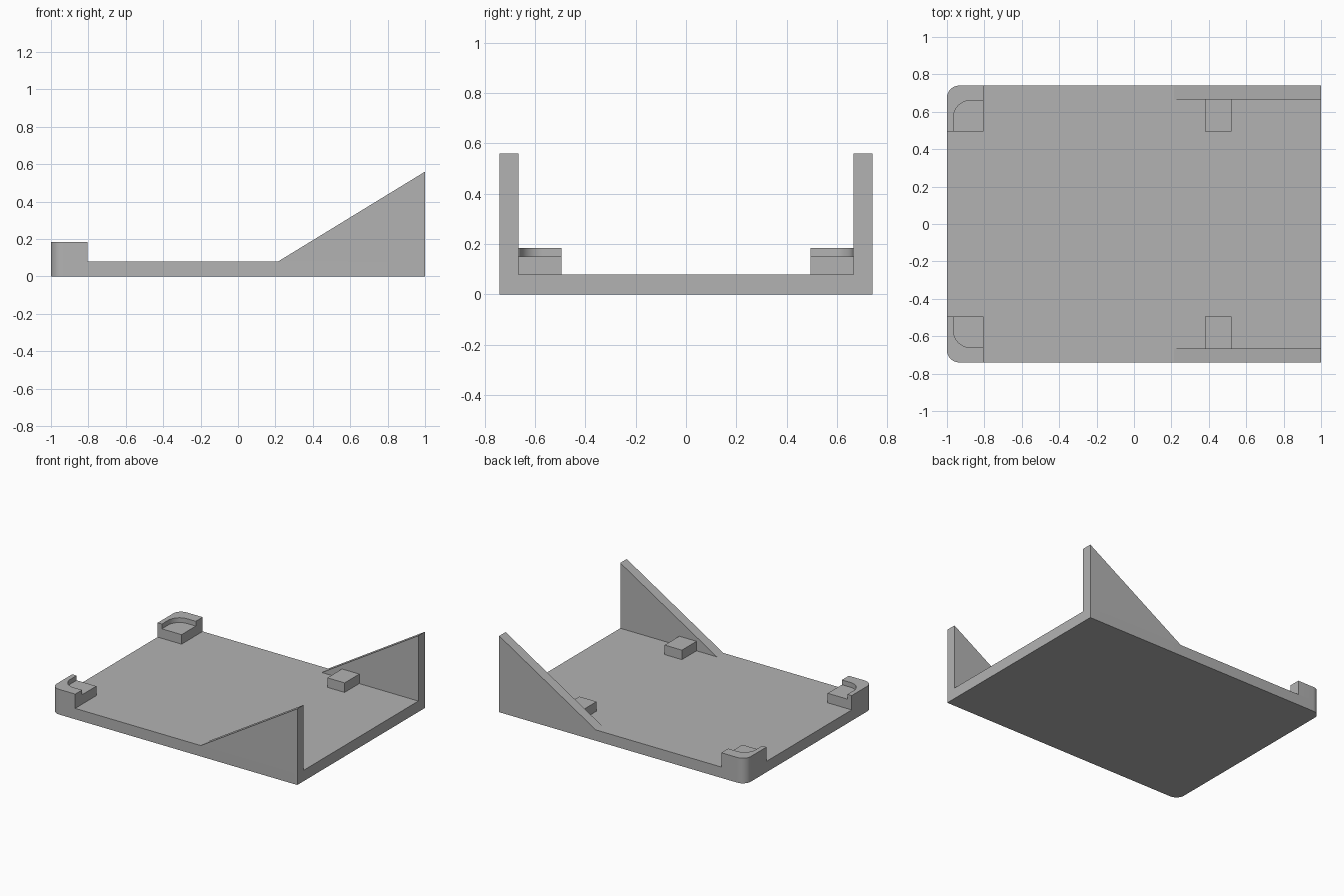
import bpy, bmesh, math
from mathutils import Vector

cube = bpy.data.objects.get("Cube")
if cube:
    bpy.data.objects.remove(cube, do_unlink=True)

grey = bpy.data.materials.new("plain_grey")
grey.use_nodes = True
GREY = (0.45, 0.45, 0.45, 1)
grey.diffuse_color = GREY
grey.node_tree.nodes["Principled BSDF"].inputs["Base Color"].default_value = GREY

# Main dimensions
HALF_W = 0.74      # half width in y
DECK = 0.08        # plate thickness
FIN_IN = 0.665     # inner face of the side fins
PAD_IN = 0.495     # inner edge of pads and corner posts
LEDGE = 0.15       # height of pads and pocket floors
RIM = 0.185        # top of the corner rims
POST_X = -0.805    # inner end of the corner posts
R_OUT, R_IN = 0.065, 0.09


def arc(cx, cy, r, start, end, steps=12):
    """Points on an arc, angles in degrees."""
    angles = [math.radians(start + (end - start) * i / steps) for i in range(steps + 1)]
    return [(cx + r * math.cos(a), cy + r * math.sin(a)) for a in angles]


def extrude(name, outline, low, high, axis="z"):
    """Solid made from an outline: xy raised along z, or xz pushed along y."""
    bm = bmesh.new()
    place = (lambda u, v: (u, v, low)) if axis == "z" else (lambda u, v: (u, low, v))
    face = bm.faces.new([bm.verts.new(place(u, v)) for u, v in outline])
    moved = bmesh.ops.extrude_face_region(bm, geom=[face])["geom"]
    shift = Vector((0, 0, high - low) if axis == "z" else (0, high - low, 0))
    bmesh.ops.translate(bm, vec=shift, verts=[g for g in moved if isinstance(g, bmesh.types.BMVert)])
    bmesh.ops.recalc_face_normals(bm, faces=bm.faces)
    mesh = bpy.data.meshes.new(name)
    bm.to_mesh(mesh)
    bm.free()
    mesh.materials.append(grey)
    obj = bpy.data.objects.new(name, mesh)
    bpy.context.collection.objects.link(obj)
    bpy.ops.object.select_all(action="DESELECT")
    obj.select_set(True)
    bpy.context.view_layer.objects.active = obj
    bpy.ops.object.shade_smooth_by_angle(angle=math.radians(30))
    return obj


# Base plate, rounded at its two left-hand corners
outer = arc(-1 + R_OUT, HALF_W - R_OUT, R_OUT, 90, 180)
lower = [(x, -y) for x, y in reversed(outer)]
extrude("base_plate", [(1, HALF_W)] + outer + lower + [(1, -HALF_W)], 0, DECK)

# Each side: sloped fin, support pad, corner post with a raised rim
pocket = arc(-0.965 + R_IN, 0.66 - R_IN, R_IN, 180, 90)
post = [(POST_X, HALF_W)] + outer + [(-1, PAD_IN), (POST_X, PAD_IN)]
rim = [(POST_X, HALF_W)] + outer + [(-1, PAD_IN), (-0.965, PAD_IN)] + pocket + [(POST_X, 0.66)]
pad = [(0.38, PAD_IN), (0.52, PAD_IN), (0.52, FIN_IN), (0.38, FIN_IN)]
fin = [(0.215, DECK), (1, DECK), (1, 0.56)]

for side, s in (("back", 1), ("front", -1)):
    flip = lambda pts: [(x, s * y) for x, y in pts]
    extrude(side + "_fin", fin, s * FIN_IN, s * HALF_W, "y")
    extrude(side + "_support_pad", flip(pad), DECK, LEDGE)
    extrude(side + "_corner_post", flip(post), DECK, LEDGE)
    extrude(side + "_corner_rim", flip(rim), LEDGE, RIM)
